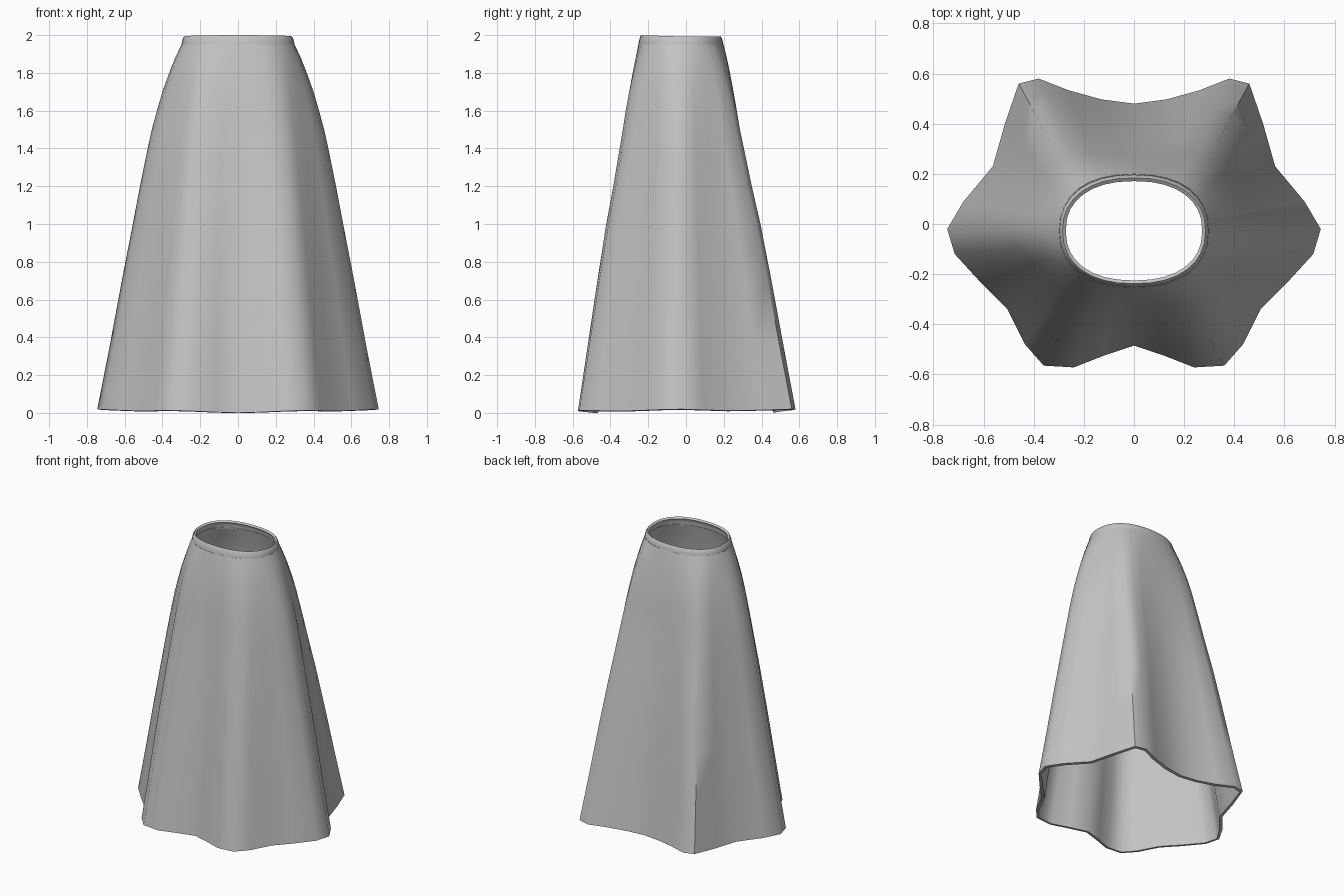
import bpy, bmesh, math
from mathutils import Vector

cube = bpy.data.objects.get("Cube")
if cube:
    bpy.data.objects.remove(cube, do_unlink=True)

grey = bpy.data.materials.new("grey cloth")
grey.use_nodes = True
colour = (0.55, 0.55, 0.55, 1)
grey.diffuse_color = colour
grey.node_tree.nodes["Principled BSDF"].inputs["Base Color"].default_value = colour

# Left half of the fluted hem, from back centre to front centre
HEM = [(0, .48), (.13, .497), (.26, .533), (.38, .58), (.46, .56), (.515, .40),
       (.563, .23), (.68, .09), (.745, -.02), (.715, -.12), (.61, -.235),
       (.505, -.34), (.435, -.48), (.36, -.565), (.24, -.572), (.12, -.525), (0, -.485)]
hem = HEM + [(-x, y) for x, y in HEM[-2:0:-1]]
COUNT = len(hem)


def waist(i, grow=0.0):
    """Point on the rounded oval waist."""
    a = 2 * math.pi * i / COUNT
    s, c = math.sin(a), math.cos(a)
    x = math.copysign(abs(s) ** .88, s) * (.297 + grow)
    y = math.copysign(abs(c) ** .88, c) * (.223 + grow) - .027
    return x, y


def loft(name, rings, thickness):
    """Skin closed rings into a cloth wall that thickens inwards."""
    bm = bmesh.new()
    loops = [[bm.verts.new(p) for p in ring] for ring in rings]
    for low, high in zip(loops, loops[1:]):
        for i in range(COUNT):
            j = (i + 1) % COUNT
            bm.faces.new((low[j], low[i], high[i], high[j]))
    bmesh.ops.recalc_face_normals(bm, faces=bm.faces)
    # Outward normals, so the thickness goes inside
    face = bm.faces[0] if not bm.faces.ensure_lookup_table() else None
    if face.normal.dot(Vector((*face.calc_center_median().xy, 0))) < 0:
        bmesh.ops.reverse_faces(bm, faces=bm.faces)
    mesh = bpy.data.meshes.new(name)
    bm.to_mesh(mesh)
    bm.free()
    mesh.materials.append(grey)
    obj = bpy.data.objects.new(name, mesh)
    bpy.context.collection.objects.link(obj)
    wall = obj.modifiers.new("cloth thickness", "SOLIDIFY")
    wall.thickness = thickness
    wall.offset = -1
    bpy.ops.object.select_all(action="DESELECT")
    obj.select_set(True)
    bpy.context.view_layer.objects.active = obj
    bpy.ops.object.modifier_apply(modifier=wall.name)
    bpy.ops.object.shade_smooth_by_angle(angle=math.radians(50))
    return obj


# Skirt body: height, sideways flare, depth flare
FLARE = [(0, 1, 1), (.35, .855, .85), (.7, .71, .695), (1, .58, .555), (1.2, .495, .445),
         (1.4, .405, .345), (1.5, .355, .295), (1.6, .295, .25), (1.7, .23, .195),
         (1.8, .15, .13), (1.88, .08, .07), (1.95, .005, .01)]
body = []
for z, fx, fy in FLARE:
    ring = []
    for i, (hx, hy) in enumerate(hem):
        wx, wy = waist(i)
        x, y = wx + (hx - wx) * fx, wy + (hy - wy) * fy
        lift = .02 * min(1, math.hypot(hx, hy + .03) - .45) / .3 if z == 0 else 0
        ring.append((x, y, z + max(0, lift)))
    body.append(ring)
loft("skirt_body", body, .02)

# Waistband, slightly proud of the body and highest at the front
band = []
for z, grow in ((1.935, .003), (1.965, .0), (1.985, -.007), (1.992, -.012)):
    ring = []
    for i in range(COUNT):
        x, y = waist(i, grow)
        ring.append((x, y, z + (.008 * max(0, -y / .25) if z > 1.98 else 0)))
    band.append(ring)
loft("waistband", band, .016)
